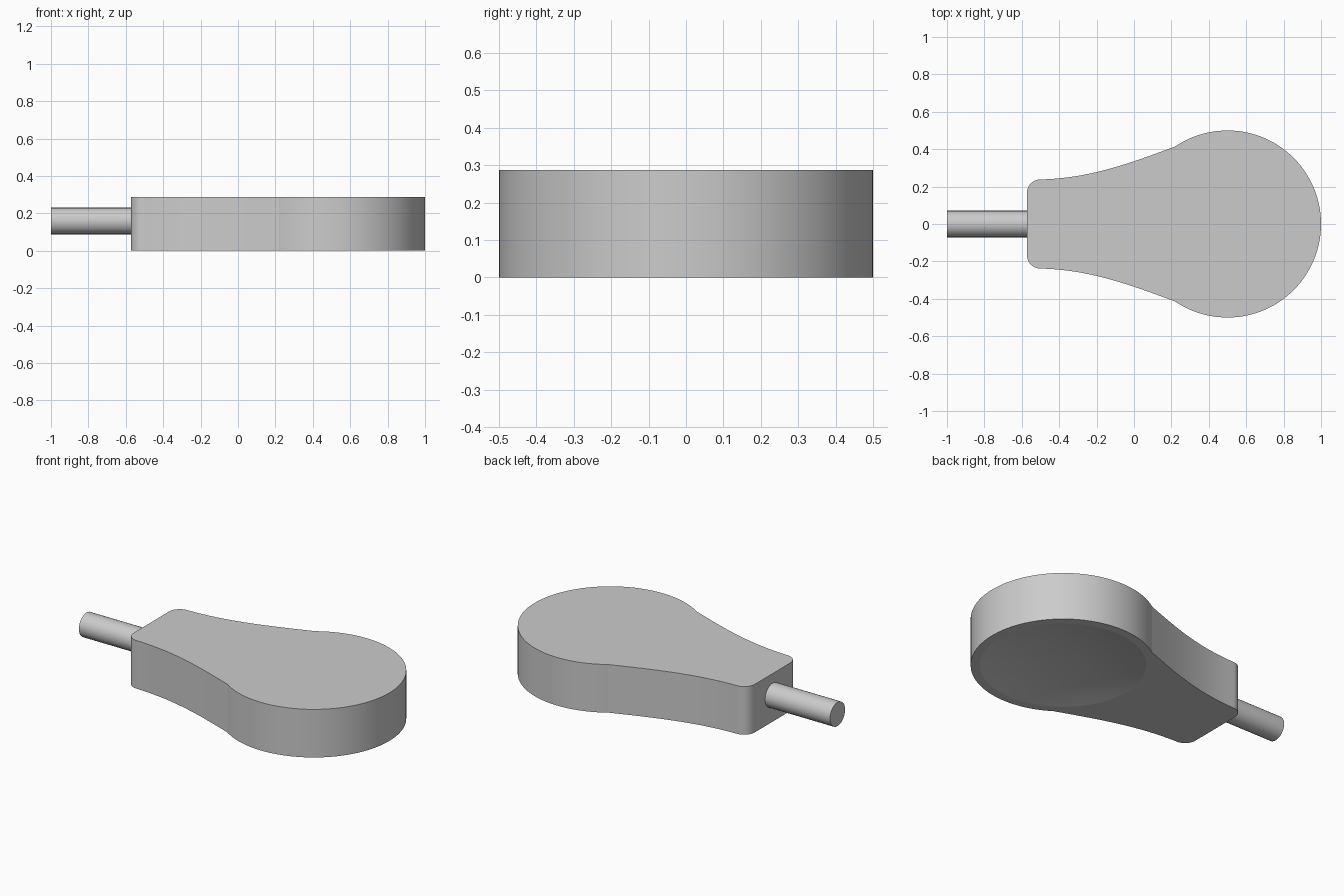
import bpy, bmesh, math
from mathutils import Vector
from mathutils.geometry import interpolate_bezier

if "Cube" in bpy.data.objects:
    bpy.data.objects.remove(bpy.data.objects["Cube"])

HEIGHT = 0.287
HEAD_X, HEAD_R = 0.5, 0.5
NECK_X = -0.572

grey = bpy.data.materials.new("light_grey")
grey.use_nodes = True
grey.diffuse_color = (0.6, 0.6, 0.6, 1)
grey.node_tree.nodes["Principled BSDF"].inputs["Base Color"].default_value = (0.6, 0.6, 0.6, 1)


def make_object(name, bm):
    bmesh.ops.recalc_face_normals(bm, faces=bm.faces)
    mesh = bpy.data.meshes.new(name)
    bm.to_mesh(mesh)
    bm.free()
    obj = bpy.data.objects.new(name, mesh)
    bpy.context.collection.objects.link(obj)
    mesh.materials.append(grey)
    return obj


def activate(obj):
    bpy.ops.object.select_all(action='DESELECT')
    obj.select_set(True)
    bpy.context.view_layer.objects.active = obj


def arc(cx, cy, r, start, end, steps):
    angles = [math.radians(start + (end - start) * i / steps) for i in range(steps + 1)]
    return [Vector((cx + r * math.cos(a), cy + r * math.sin(a))) for a in angles]


# Half outline: round head, flowing neck, rounded end corner
head = arc(HEAD_X, 0, HEAD_R, 0, 124, 48)
corner = arc(NECK_X + 0.07, 0.168, 0.07, 90, 180, 12)
neck = interpolate_bezier(head[-1], Vector((-0.06, 0.31)), Vector((-0.25, 0.245)), corner[0], 24)
half = head + [Vector(p[:2]) for p in neck[1:-1]] + corner
outline = half + [Vector((p.x, -p.y)) for p in reversed(half[1:])]

# Body: extruded outline
bm = bmesh.new()
base = bm.faces.new([bm.verts.new((p.x, p.y, 0)) for p in outline])
top = bmesh.ops.extrude_face_region(bm, geom=[base], use_keep_orig=True)
bmesh.ops.translate(bm, vec=(0, 0, HEIGHT),
                    verts=[v for v in top["geom"] if isinstance(v, bmesh.types.BMVert)])
body = make_object("body", bm)

# Shallow spherical dish cut into the underside of the head
DISH_R, DISH_DEPTH, RINGS = 0.45, 0.05, 10
ball = (DISH_R ** 2 + DISH_DEPTH ** 2) / (2 * DISH_DEPTH)
bm = bmesh.new()
profile = [bm.verts.new((HEAD_X + DISH_R, 0, -0.05))]
for i in range(RINGS + 1):
    r = DISH_R * (1 - i / RINGS)
    z = math.sqrt(ball ** 2 - r ** 2) - ball + DISH_DEPTH
    profile.append(bm.verts.new((HEAD_X + r, 0, z)))
profile.insert(0, bm.verts.new((HEAD_X, 0, -0.05)))
edges = [bm.edges.new(pair) for pair in zip(profile, profile[1:])]
bmesh.ops.spin(bm, geom=profile + edges, cent=(HEAD_X, 0, 0), axis=(0, 0, 1),
               angle=math.tau, steps=96)
bmesh.ops.remove_doubles(bm, verts=bm.verts, dist=0.0001)
cutter = make_object("dish_cutter", bm)
cutter.hide_render = True

activate(body)
cut = body.modifiers.new("dish", 'BOOLEAN')
cut.operation = 'DIFFERENCE'
cut.solver = 'EXACT'
cut.object = cutter
bpy.ops.object.modifier_apply(modifier=cut.name)
bpy.data.objects.remove(cutter)
bpy.ops.object.shade_smooth_by_angle(angle=math.radians(10))

# Rod leaving the narrow end
rod_end = NECK_X + 0.02
bpy.ops.mesh.primitive_cylinder_add(vertices=48, radius=0.071, depth=rod_end + 1,
                                    location=((rod_end - 1) / 2, 0, 0.159),
                                    rotation=(0, math.pi / 2, 0))
rod = bpy.context.object
rod.name = "rod"
rod.data.materials.append(grey)
bpy.ops.object.shade_smooth_by_angle(angle=math.radians(30))
